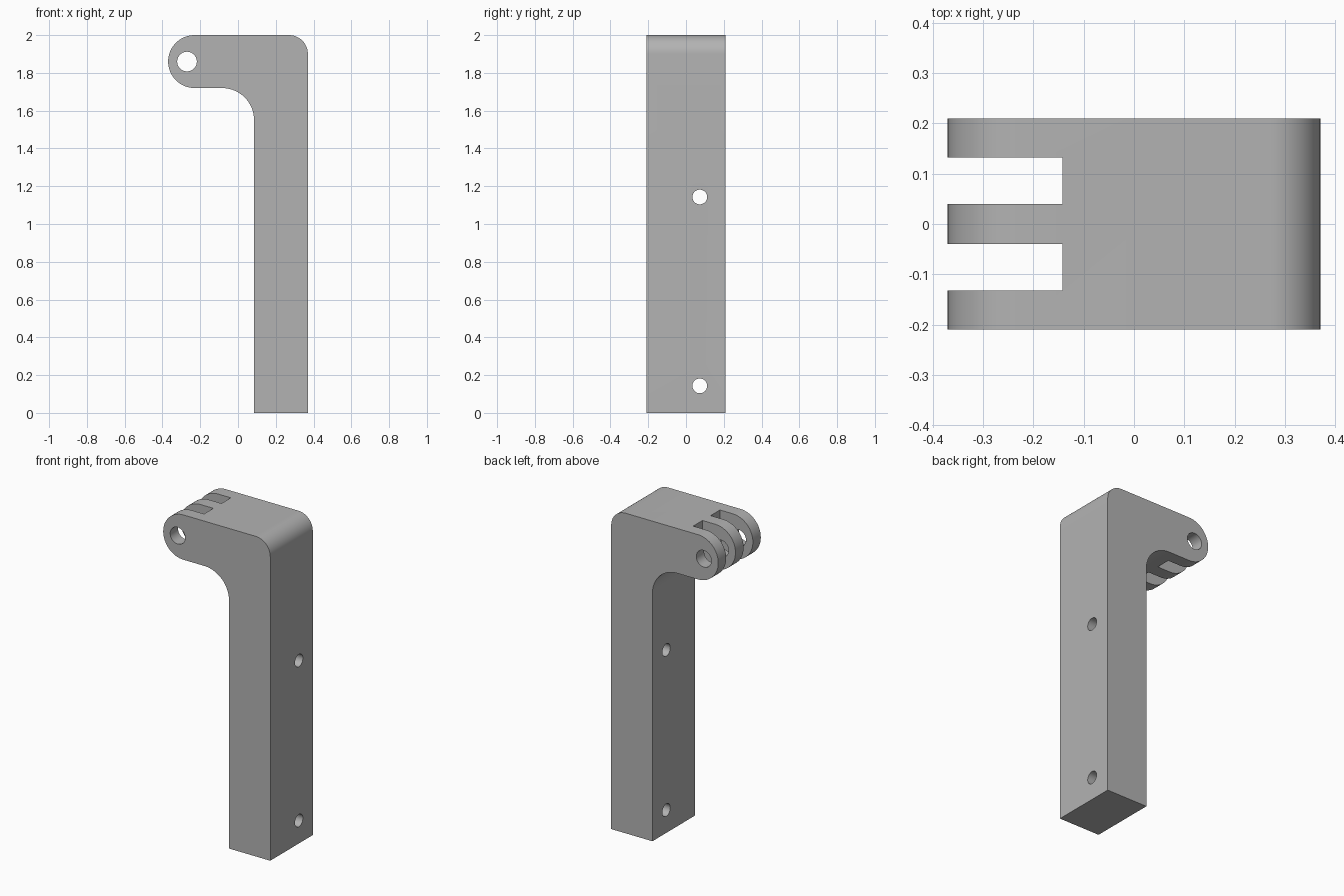
import bpy
import bmesh
from math import sin, cos, radians
from mathutils import Matrix

cube = bpy.data.objects.get("Cube")
if cube:
    bpy.data.objects.remove(cube, do_unlink=True)

grey = bpy.data.materials.new("plain grey")
grey.use_nodes = True
colour = (0.45, 0.45, 0.45, 1)
grey.diffuse_color = colour
grey.node_tree.nodes["Principled BSDF"].inputs["Base Color"].default_value = colour

HALF_DEPTH = 0.21
LEFT, RIGHT, INNER = -0.37, 0.37, 0.085
TOP, ARM_BOTTOM = 2.0, 1.72
TIP = (TOP - ARM_BOTTOM) / 2


def arc(cx, cz, radius, start, end, steps=16):
    """Points along an arc in the XZ plane, angles in degrees."""
    angles = [radians(start + (end - start) * i / steps) for i in range(steps + 1)]
    return [(cx + radius * cos(a), cz + radius * sin(a)) for a in angles]


def new_object(name, bm):
    bmesh.ops.recalc_face_normals(bm, faces=bm.faces)
    mesh = bpy.data.meshes.new(name)
    bm.to_mesh(mesh)
    bm.free()
    mesh.materials.append(grey)
    obj = bpy.data.objects.new(name, mesh)
    bpy.context.collection.objects.link(obj)
    return obj


def box(name, size, centre):
    bm = bmesh.new()
    bmesh.ops.create_cube(bm, size=1, matrix=Matrix.Translation(centre) @ Matrix.Diagonal((*size, 1)))
    return new_object(name, bm)


def rod(name, radius, length, centre, axis):
    bm = bmesh.new()
    bmesh.ops.create_cone(bm, cap_ends=True, segments=48, radius1=radius, radius2=radius, depth=length,
                          matrix=Matrix.Translation(centre) @ Matrix.Rotation(radians(90), 4, axis))
    return new_object(name, bm)


# Bracket: post and arm as one extruded profile
outline = [(INNER, 0), (RIGHT, 0)]
outline += arc(RIGHT - 0.10, TOP - 0.10, 0.10, 0, 90)
outline += arc(LEFT + TIP, TOP - TIP, TIP, 90, 270, 32)
outline += arc(INNER - 0.17, ARM_BOTTOM - 0.17, 0.17, 90, 0)
bm = bmesh.new()
face = bm.faces.new([bm.verts.new((x, -HALF_DEPTH, z)) for x, z in outline])
extruded = bmesh.ops.extrude_face_region(bm, geom=[face])["geom"]
bmesh.ops.translate(bm, vec=(0, 2 * HALF_DEPTH, 0),
                    verts=[v for v in extruded if isinstance(v, bmesh.types.BMVert)])
bracket = new_object("hinge_bracket", bm)

# Cutters: two hinge slots, the pin hole and two screw holes
cutters = [rod("pin_hole_cutter", 0.052, 1, (-0.27, 0, TOP - TIP), "X")]
for side in (-1, 1):
    cutters.append(box("slot_cutter", (0.358, 0.092, 0.6), (-0.321, side * 0.086, TOP - TIP)))
for height in (0.143, 1.143):
    cutters.append(rod("screw_hole_cutter", 0.039, 1, (0.22, 0.073, height), "Y"))

bpy.context.view_layer.objects.active = bracket
for cutter in cutters:
    cutter.hide_render = True
    mod = bracket.modifiers.new("cut", "BOOLEAN")
    mod.operation = "DIFFERENCE"
    mod.solver = "EXACT"
    mod.object = cutter
    bpy.ops.object.modifier_apply(modifier=mod.name)
    bpy.data.objects.remove(cutter, do_unlink=True)

# Smooth curves, crisp edges
bpy.ops.object.select_all(action="DESELECT")
bracket.select_set(True)
bpy.ops.object.shade_smooth_by_angle(angle=radians(30))
